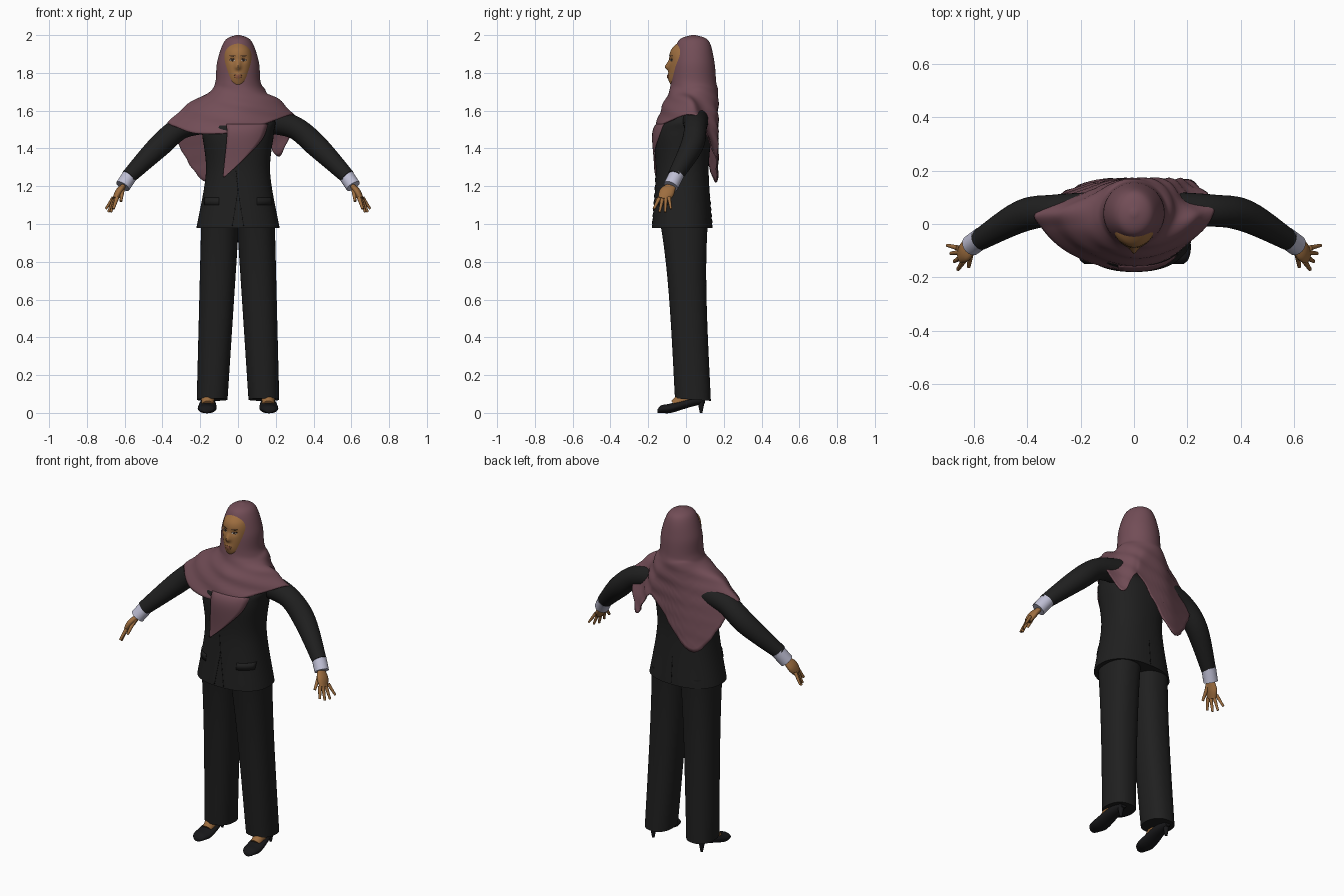
import bpy, bmesh
from math import sin, cos, pi, exp, copysign
from mathutils import Vector
from mathutils.bvhtree import BVHTree

if "Cube" in bpy.data.objects:
    bpy.data.objects.remove(bpy.data.objects["Cube"])


def material(name, red, green, blue):
    mat = bpy.data.materials.new(name)
    mat.use_nodes = True
    mat.diffuse_color = (red, green, blue, 1)
    shader = mat.node_tree.nodes["Principled BSDF"]
    shader.inputs["Base Color"].default_value = mat.diffuse_color
    shader.inputs["Roughness"].default_value = 0.8
    return mat


SCARF = material("mauve cloth", 0.17, 0.075, 0.095)
SUIT = material("black suit", 0.014, 0.014, 0.014)
SEAM = material("dark seam", 0.006, 0.006, 0.006)
SHOE = material("black leather", 0.009, 0.009, 0.01)
SKIN = material("brown skin", 0.34, 0.155, 0.05)
CUFF = material("pale lilac cotton", 0.52, 0.52, 0.66)
LIPS = material("lip brown", 0.24, 0.085, 0.045)
WHITE = material("eye white", 0.5, 0.45, 0.4)
DARK = material("dark brown", 0.03, 0.015, 0.01)
SIDES = {"left": 1, "right": -1}


def spline(keys, steps, closed=False):
    """Smooth curve through keys of any dimension."""
    points = [Vector(key) for key in keys]
    count = len(points)

    def at(i):
        return points[i % count] if closed else points[max(0, min(count - 1, i))]

    curve = []
    for i in range(count if closed else count - 1):
        start, end = at(i), at(i + 1)
        leave, arrive = (end - at(i - 1)) / 2, (at(i + 2) - start) / 2
        for step in range(steps):
            t = step / steps
            ease = t * t * (3 - 2 * t)
            curve.append(start.lerp(end, ease) + leave * (t * (1 - t) ** 2)
                         - arrive * (t * t * (1 - t)))
    return curve if closed else curve + [points[-1]]


def loft(name, rows, mat, closed=True, start_cap=True, end_cap=True, thickness=0):
    """Skin equal rows of points; return a tree for laying plates on the result."""
    bm = bmesh.new()
    grid = [[bm.verts.new(point) for point in row] for row in rows]
    width = len(grid[0])
    for lower, upper in zip(grid, grid[1:]):
        for j in range(width if closed else width - 1):
            k = (j + 1) % width
            bm.faces.new((lower[j], lower[k], upper[k], upper[j]))
    if closed and start_cap:
        bm.faces.new(grid[0])
    if closed and end_cap:
        bm.faces.new(grid[-1])
    bmesh.ops.recalc_face_normals(bm, faces=bm.faces)
    tree = BVHTree.FromBMesh(bm)
    mesh = bpy.data.meshes.new(name)
    bm.to_mesh(mesh)
    bm.free()
    mesh.materials.append(mat)
    mesh.shade_smooth()
    mesh.set_sharp_from_angle(angle=0.9)
    part = bpy.data.objects.new(name, mesh)
    bpy.context.collection.objects.link(part)
    if thickness:
        part.modifiers.new("thickness", "SOLIDIFY").thickness = thickness
    return tree


def circle(count):
    return [(cos(2 * pi * j / count), sin(2 * pi * j / count)) for j in range(count)]


def ring(z, half_width, half_depth, cx=0.0, cy=0.0, count=72, power=2.0):
    """Horizontal oval, starting at the front and turning toward +x."""
    def soften(value):
        return copysign(abs(value) ** (2 / power), value)
    return [Vector((cx + half_width * soften(s), cy - half_depth * soften(c), z))
            for c, s in circle(count)]


def tube(name, keys, mat, side=1, flat=1.0, count=20):
    """Round or flattened tube through (x, y, z, radius) keys."""
    path, rows = spline(keys, 6), []
    for i, point in enumerate(path):
        along = path[min(i + 1, len(path) - 1)] - path[max(i - 1, 0)]
        thin = along.xyz.cross(Vector((0, 1, 0))).normalized()
        wide = along.xyz.normalized().cross(thin)
        row = [point.xyz + (thin * flat * c + wide * s) * point.w for c, s in circle(count)]
        rows.append([Vector((p.x * side, p.y, p.z)) for p in row])
    loft(name, rows, mat)


def plate(name, tree, spans, mat, lift=0.002, facing=-1, columns=8):
    """Thin plate of (z, x start, x end) spans laid on the front or back of a part."""
    rows = []
    for z, start, end in spans:
        row = []
        for j in range(columns + 1):
            x = start + (end - start) * j / columns
            hit = tree.ray_cast(Vector((x, facing, z)), Vector((0, -facing, 0)))[0]
            row.append(Vector((x, (hit.y if hit else 0) + facing * lift, z)))
        rows.append(row)
    loft(name, rows, mat, closed=False, thickness=0.001)


def seam(name, tree, top, bottom, facing=-1):
    """Narrow line between two (x, z) points."""
    ends = [Vector(top).lerp(Vector(bottom), i / 9) for i in range(10)]
    plate(name, tree, [(p.y, p.x - 0.002, p.x + 0.002) for p in ends], SEAM, facing=facing)


def oval(x, z, half_width, half_height, rows=10):
    spans = []
    for i in range(rows + 1):
        reach = half_width * (sin(pi * i / rows) + 0.01)
        spans.append((z + half_height * cos(pi * i / rows), x - reach, x + reach))
    return spans


# Jacket: height, half width, half depth
jacket_keys = [(0.98, 0.22, 0.16), (1.27, 0.17, 0.14), (1.48, 0.19, 0.15),
               (1.56, 0.19, 0.11), (1.68, 0.09, 0.07)]
jacket = loft("jacket", [ring(*key, cy=-0.02, power=2.3) for key in spline(jacket_keys, 10)], SUIT)
seam("front_closure", jacket, (-0.01, 1.28), (0, 1.18))
seam("back_vent", jacket, (0, 1.14), (0, 0.99), facing=1)
for label, side in SIDES.items():
    seam(label + "_front_edge", jacket, (0, 1.18), (side * 0.03, 0.99))
    plate(label + "_pocket_flap", jacket,
          [(z, side * 0.1, side * 0.18) for z in (1.14, 1.1)], SUIT, lift=0.006)

# Scarf tail lying on the chest
tail_keys = [(1.53, -0.06, 0.16), (1.45, -0.06, 0.13), (1.35, -0.07, 0.04), (1.25, -0.08, -0.07)]
plate("scarf_tail", jacket, spline(tail_keys, 6), SCARF, lift=0.009)

# Head: height, half width, half depth, then bumps: x, height, size, push
head_keys = [(1.72, 0.03, 0.07), (1.76, 0.06, 0.09), (1.85, 0.08, 0.09),
             (1.92, 0.07, 0.08), (1.97, 0.03, 0.03)]
nose_tip, nose_bridge = (0, 1.83, 0.014, 0.02), (0, 1.85, 0.014, 0.01)
eye_socket, mouth = (0.03, 1.87, 0.015, -0.008), (0, 1.78, 0.018, 0.007)
head_rows = [ring(*key) for key in spline(head_keys, 14)]
for row in head_rows:
    for p in row:
        if p.y < 0:
            for x, z, size, push in (nose_tip, nose_bridge, eye_socket, mouth):
                p.y -= push * exp(-((abs(p.x) - x) ** 2 + (p.z - z) ** 2) / size ** 2)
head = loft("head", head_rows, SKIN)
plate("upper_lip", head, oval(0, 1.787, 0.02, 0.005), LIPS)
plate("lower_lip", head, oval(0, 1.777, 0.018, 0.006), LIPS)
for label, side in SIDES.items():
    x = side * 0.03
    plate(label + "_eye", head, oval(x, 1.867, 0.014, 0.005), WHITE, lift=0.001)
    plate(label + "_iris", head, oval(x, 1.867, 0.006, 0.005), DARK)
    plate(label + "_lashes", head, oval(x, 1.873, 0.016, 0.002), DARK)
    plate(label + "_eyebrow", head, oval(x, 1.89, 0.018, 0.002), DARK)

# Headscarf: hood ovals flow down over the shoulders to a pointed hem
hood_keys = [(2, 0.01, 0.01), (1.97, 0.07, 0.08), (1.86, 0.11, 0.11),
             (1.75, 0.12, 0.12), (1.7, 0.15, 0.13)]
hem_keys = [(0, -0.17, 1.49), (0.2, -0.08, 1.55), (0.3, 0.06, 1.57), (0.22, 0.16, 1.36),
            (0.14, 0.17, 1.48), (0.08, 0.17, 1.47), (-0.16, 0.16, 1.22),
            (-0.36, 0.06, 1.51), (-0.34, -0.02, 1.52), (-0.22, -0.12, 1.48)]
hem = spline(hem_keys, 10, closed=True)
levels = [ring(*key, cy=0.04, count=len(hem)) for key in hood_keys]
shoulder = [neck.lerp(edge, 0.5) + Vector((0, 0, 0.02)) for neck, edge in zip(levels[-1], hem)]
strands = [spline(strand, 7) for strand in zip(*levels, shoulder, hem)]
scarf_rows = [list(row) for row in zip(*strands)]
for row in scarf_rows:
    for j, p in enumerate(row):
        # Soft slanting folds below the chin
        fade = max(0, min(1, (1.76 - p.z) * 8))
        outward = Vector((p.x, p.y, 0)).normalized()
        p += outward * (0.004 * fade * sin(8 * pi * j / len(hem) + 70 * p.z))
loft("headscarf", scarf_rows, SCARF, end_cap=False, thickness=0.006)

# Arms, hands, legs and shoes
sleeve = [(0.15, 0.05, 1.55, 0.07), (0.3, 0.05, 1.51, 0.06),
          (0.42, 0.03, 1.41, 0.06), (0.58, -0.06, 1.25, 0.04)]
cuff = [(0.57, -0.05, 1.26, 0.04), (0.61, -0.08, 1.2, 0.04)]
palm = [(0.6, -0.07, 1.21, 0.02), (0.63, -0.1, 1.17, 0.04), (0.65, -0.12, 1.13, 0.03)]
thumb = [(0.61, -0.1, 1.19, 0.012), (0.62, -0.16, 1.12, 0.007)]
heel = [(0.16, 0.08, 0.07, 0.02), (0.16, 0.08, 0, 0.007)]
instep = [(0.16, -0.06, 0.04, 0.03), (0.16, 0.02, 0.1, 0.04)]
toes = [(0.17, -0.11, 0.02, 0.02), (0.17, -0.15, 0.02, 0.01)]
# Shoe: y, half width, sole height, top height
shoe_keys = [(-0.15, 0.02, 0, 0.02), (-0.13, 0.04, 0, 0.04), (-0.08, 0.05, 0, 0.05),
             (0.02, 0.04, 0.03, 0.08), (0.1, 0.02, 0.05, 0.1)]
for label, side in SIDES.items():
    tube(label + "_sleeve", sleeve, SUIT, side, count=32)
    tube(label + "_shirt_cuff", cuff, CUFF, side)
    tube(label + "_palm", palm, SKIN, side, flat=0.5)
    tube(label + "_thumb", thumb, SKIN, side)
    for i, finger in enumerate(("index", "middle", "ring", "little")):
        spread = i / 3
        base = Vector((0.64, -0.14, 1.14, 0.011)).lerp(Vector((0.66, -0.09, 1.14, 0.01)), spread)
        tip = Vector((0.66, -0.17, 1.08, 0.007)).lerp(Vector((0.7, -0.08, 1.08, 0.006)), spread)
        tip.z -= 0.02 * sin(pi * spread)
        tube(f"{label}_{finger}_finger", [base, tip], SKIN, side, count=12)

    # Trouser leg tapers inward and leans forward with height
    leg = []
    for i in range(13):
        z = 0.07 + 0.08 * i
        leg.append(ring(z, 0.08 + 0.02 * z, 0.095 + 0.03 * z ** 4,
                        cx=side * (0.14 - 0.045 * z), cy=0.04 - 0.05 * z, power=2.3))
    for p in leg[0]:
        p.z -= 0.07 * (p.y - 0.04)
    loft(label + "_trouser_leg", leg, SUIT)

    # Open-toed court shoe
    shoe = []
    for y, half_width, sole, top in spline(shoe_keys, 6):
        middle, half_height = (top + sole) / 2, (top - sole) / 2
        shoe.append([Vector((side * (0.16 - 0.04 * y) + half_width * c, y,
                             middle + half_height * s)) for c, s in circle(24)])
    loft(label + "_shoe", shoe, SHOE)
    tube(label + "_heel", heel, SHOE, side)
    tube(label + "_instep", instep, SKIN, side)
    tube(label + "_toes", toes, SKIN, side)
